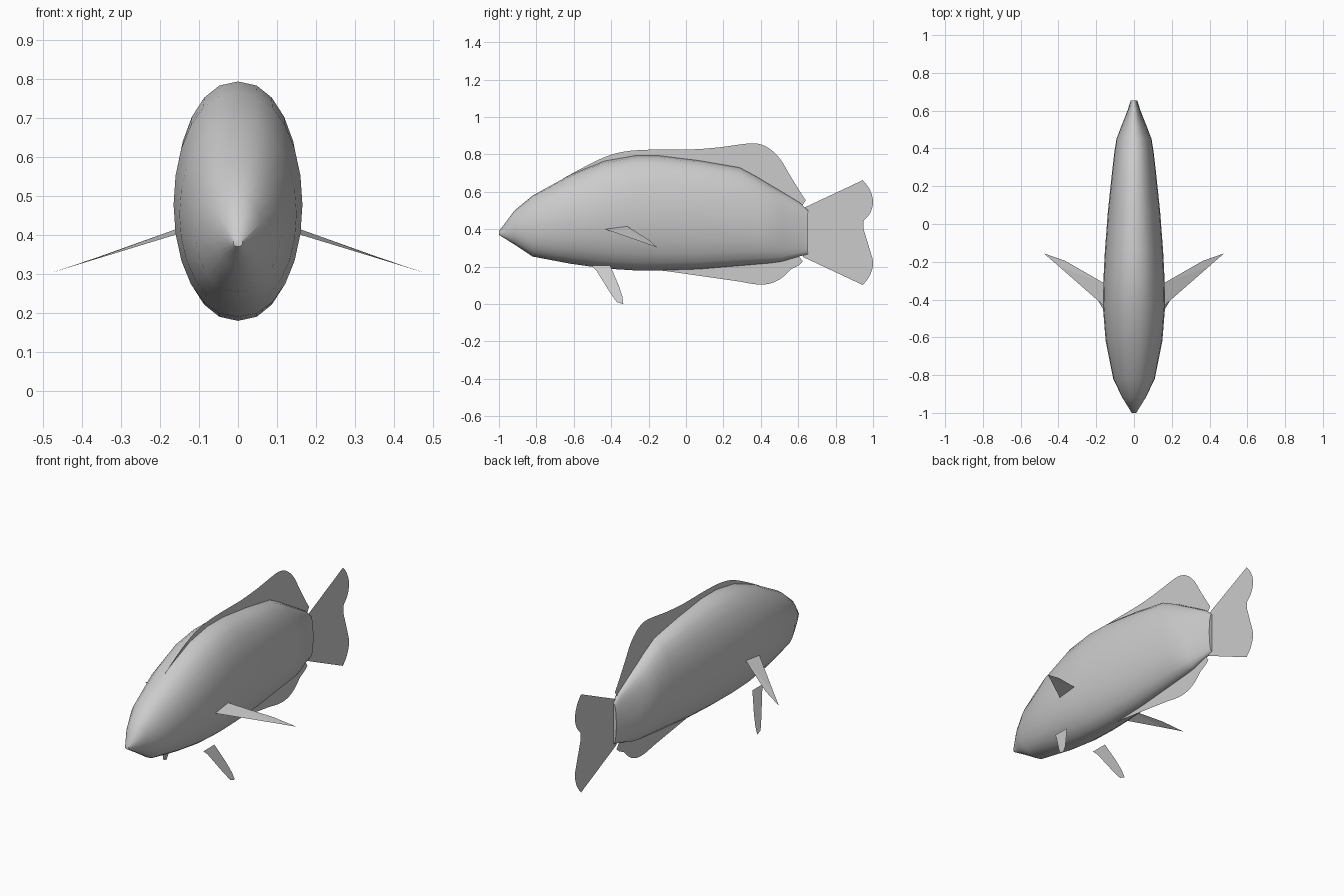
import bpy
import bmesh
from math import sin, cos, radians, copysign
from mathutils import Vector

cube = bpy.data.objects.get("Cube")
if cube:
    bpy.data.objects.remove(cube, do_unlink=True)

grey = bpy.data.materials.new("fish grey")
grey.use_nodes = True
grey.diffuse_color = (0.6, 0.6, 0.6, 1)
grey.node_tree.nodes["Principled BSDF"].inputs["Base Color"].default_value = grey.diffuse_color


def finish(name, bm):
    """Turn a bmesh into a named, coloured object."""
    mesh = bpy.data.meshes.new(name)
    bm.to_mesh(mesh)
    bm.free()
    mesh.materials.append(grey)
    obj = bpy.data.objects.new(name, mesh)
    bpy.context.collection.objects.link(obj)
    return obj


def rounded(points, steps=4):
    """Smooth an open outline through its points."""
    pts = [Vector(p) for p in points]
    padded = [pts[0]] + pts + [pts[-1]]
    result = []
    for a, b, c, d in zip(padded, padded[1:], padded[2:], padded[3:]):
        for i in range(steps):
            t = i / steps
            result.append(b + (c - a) * t / 2
                          + (a * 2 - b * 5 + c * 4 - d) * t * t / 2
                          + (b * 3 - a - c * 3 + d) * t ** 3 / 2)
    return result + [pts[-1]]


def make_fin(name, points):
    """Flat single-sheet fin from a closed outline."""
    bm = bmesh.new()
    face = bm.faces.new([bm.verts.new(p) for p in points])
    bmesh.ops.triangulate(bm, faces=[face])
    return finish(name, bm)


def middle_fin(name, outline):
    return make_fin(name, [(0, y, z) for y, z in outline])


def paired_fin(name, points):
    for side, sign in (("left", 1), ("right", -1)):
        make_fin(side + "_" + name, [(sign * x, y, z) for x, y, z in points])


# Body: oval rings given as y, top, bottom, half width
stations = [
    (-1, .39, .37, .012), (-.917, .5, .318, .063), (-.82, .58, .254, .11),
    (-.62, .69, .216, .15), (-.435, .765, .19, .165), (-.275, .793, .18, .161),
    (-.14, .793, .18, .154), (.07, .767, .187, .138), (.286, .73, .205, .115),
    (.38, .68, .213, .104), (.45, .637, .219, .093), (.51, .602, .227, .07),
    (.607, .543, .255, .032), (.653, .5, .267, .018),
]
SIDES = 24
bm = bmesh.new()
rings = []
for y, top, bottom, width in stations:
    ring = []
    for i in range(SIDES):
        a = radians(360 * i / SIDES)
        x = copysign(abs(sin(a)) ** 0.9, sin(a)) * width
        z = (top + bottom) / 2 + cos(a) * (top - bottom) / 2
        ring.append(bm.verts.new((x, y, z)))
    rings.append(ring)
for front, back in zip(rings, rings[1:]):
    for i in range(SIDES):
        j = (i + 1) % SIDES
        bm.faces.new((front[i], front[j], back[j], back[i]))
bm.faces.new(rings[0])
bm.faces.new(rings[-1])
bmesh.ops.recalc_face_normals(bm, faces=bm.faces)
body = finish("body", bm)
bpy.ops.object.select_all(action="DESELECT")
body.select_set(True)
bpy.context.view_layer.objects.active = body
bpy.ops.object.shade_smooth_by_angle(angle=radians(50))

# Dorsal fin: rounded crest, closed off inside the body
dorsal = rounded([(-.66, .67), (-.46, .775), (-.33, .815), (-.17, .826), (.02, .826),
                  (.18, .838), (.31, .856), (.38, .858), (.44, .835), (.5, .78),
                  (.555, .69), (.61, .6), (.64, .555)])
middle_fin("dorsal_fin", dorsal + [(.615, .515), (.4, .55), (-.2, .65)])

# Anal fin
anal = rounded([(-.2, .19), (-.1, .175), (.02, .165), (.15, .152), (.29, .12), (.38, .105),
                (.45, .11), (.51, .138), (.56, .185), (.6, .205), (.625, .227)])
middle_fin("anal_fin", anal + [(.6, .26), (.3, .26)])

# Tail fin: upper half mirrored about its centre line
upper = [(.625, .13)] + [tuple(p) for p in rounded(
    [(.945, .28), (.98, .235), (1, .17), (.985, .105), (.94, .05), (.92, 0)])]
tail = [(y, .382 + h) for y, h in upper]
tail += [(y, .382 - h) for y, h in reversed(upper[:-1])]
middle_fin("tail_fin", tail)

# Side fins
paired_fin("pectoral_fin", [(.155, -.437, .402), (.155, -.315, .416), (.365, -.195, .341),
                            (.478, -.155, .303), (.397, -.225, .328)])
pelvic = [(-.505, .205), (-.48, .18), (-.405, .06), (-.37, .01),
          (-.335, 0), (-.34, .04), (-.36, .1), (-.405, .205)]
paired_fin("pelvic_fin", [(.215 - .39 * z, y, z) for y, z in pelvic])
